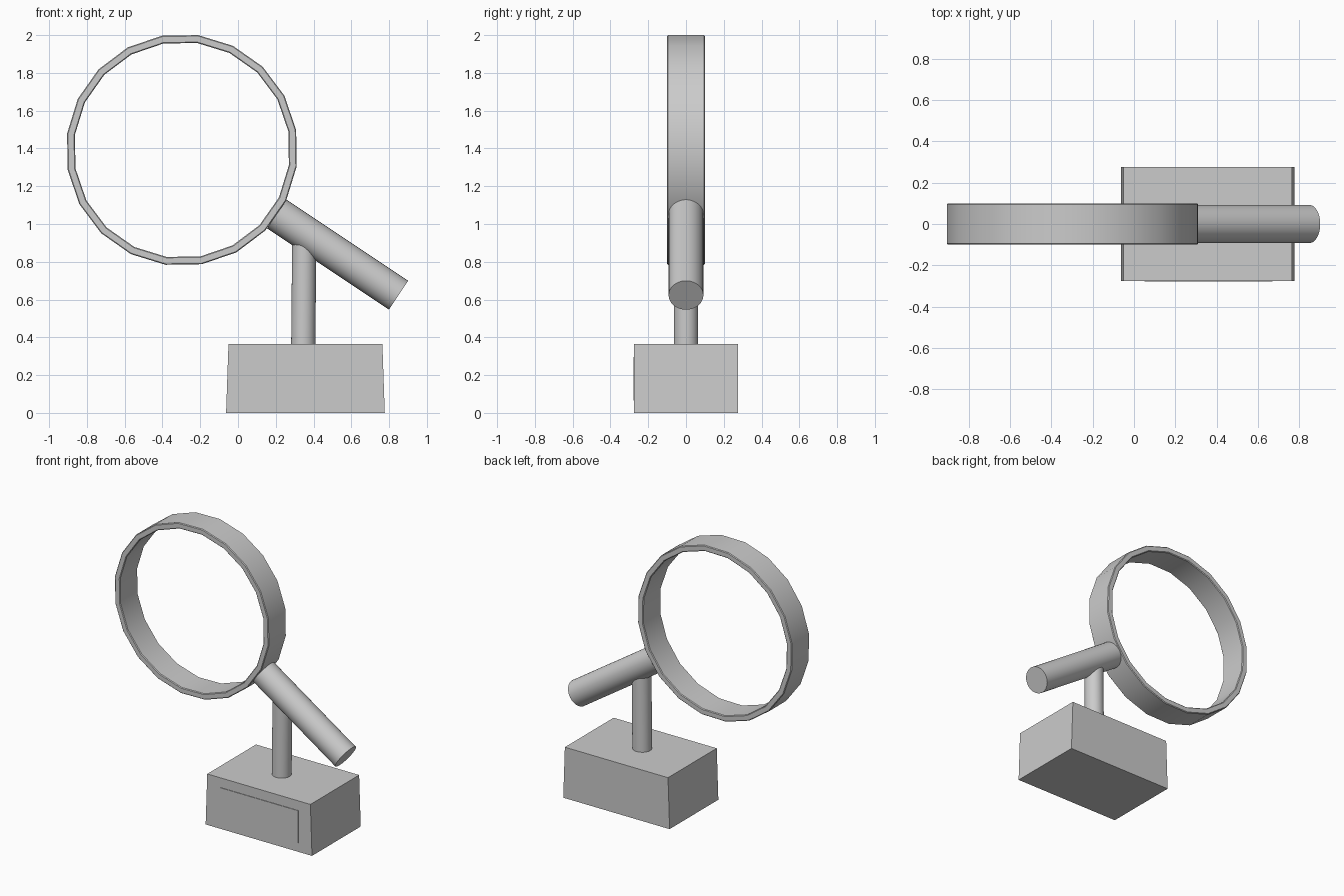
import bpy, bmesh, math
from mathutils import Vector

cube = bpy.data.objects.get("Cube")
if cube:
    bpy.data.objects.remove(cube, do_unlink=True)

grey = bpy.data.materials.new("plain grey")
grey.use_nodes = True
colour = (0.6, 0.6, 0.6, 1)
grey.diffuse_color = colour
grey.node_tree.nodes["Principled BSDF"].inputs["Base Color"].default_value = colour


def finish(obj, name, smooth=None):
    obj.name = name
    obj.data.materials.append(grey)
    if smooth:
        bpy.ops.object.select_all(action="DESELECT")
        obj.select_set(True)
        bpy.context.view_layer.objects.active = obj
        bpy.ops.object.shade_smooth_by_angle(angle=math.radians(smooth))
    return obj


def rod(name, start, end, radius):
    start, end = Vector(start), Vector(end)
    axis = end - start
    bpy.ops.mesh.primitive_cylinder_add(
        vertices=32, radius=radius, depth=axis.length,
        location=(start + end) / 2,
        rotation=axis.to_track_quat("Z", "Y").to_euler())
    return finish(bpy.context.object, name, 40)


def box(name, center, size):
    bpy.ops.mesh.primitive_cube_add(size=1, location=center)
    obj = bpy.context.object
    for v in obj.data.vertices:
        v.co = v.co * Vector(size)
    return finish(obj, name)


# Lens ring: a rectangular section with tiny chamfers, swept round 20 sides
SIDES, OUTER, INNER, HALF, CH = 20, 0.614, 0.572, 0.1, 0.005
section = [(OUTER, CH - HALF), (OUTER, HALF - CH), (OUTER - CH, HALF),
           (INNER + CH, HALF), (INNER, HALF - CH), (INNER, CH - HALF),
           (INNER + CH, -HALF), (OUTER - CH, -HALF)]
bm = bmesh.new()
loops = []
for i in range(SIDES):
    a = math.tau * (i + 0.5) / SIDES + math.radians(0.9)
    loops.append([bm.verts.new((r * math.cos(a), y, r * math.sin(a)))
                  for r, y in section])
for i in range(SIDES):
    a, b = loops[i], loops[(i + 1) % SIDES]
    for j in range(len(section)):
        k = (j + 1) % len(section)
        bm.faces.new((a[j], a[k], b[k], b[j]))
bmesh.ops.recalc_face_normals(bm, faces=bm.faces)
mesh = bpy.data.meshes.new("lens_ring")
bm.to_mesh(mesh)
bm.free()
ring = bpy.data.objects.new("lens_ring", mesh)
ring.location = (-0.297, 0, 1.392)
bpy.context.collection.objects.link(ring)
finish(ring, "lens_ring", 30)

# Handle and the post that carries it
rod("handle", (0.205, 0, 1.053), (0.85, 0, 0.623), 0.092)
rod("post", (0.345, 0, 0.3), (0.351, 0, 0.95), 0.064)

# Base block, slightly narrower at the top
base = box("base", (0.357, 0, 0.182), (0.84, 0.55, 0.364))
for v in base.data.vertices:
    if v.co.z > 0:
        v.co.x *= 0.97

# Thin raised plate on the front of the base
box("front_plate", (0.36, -0.275, 0.18), (0.62, 0.008, 0.23))
